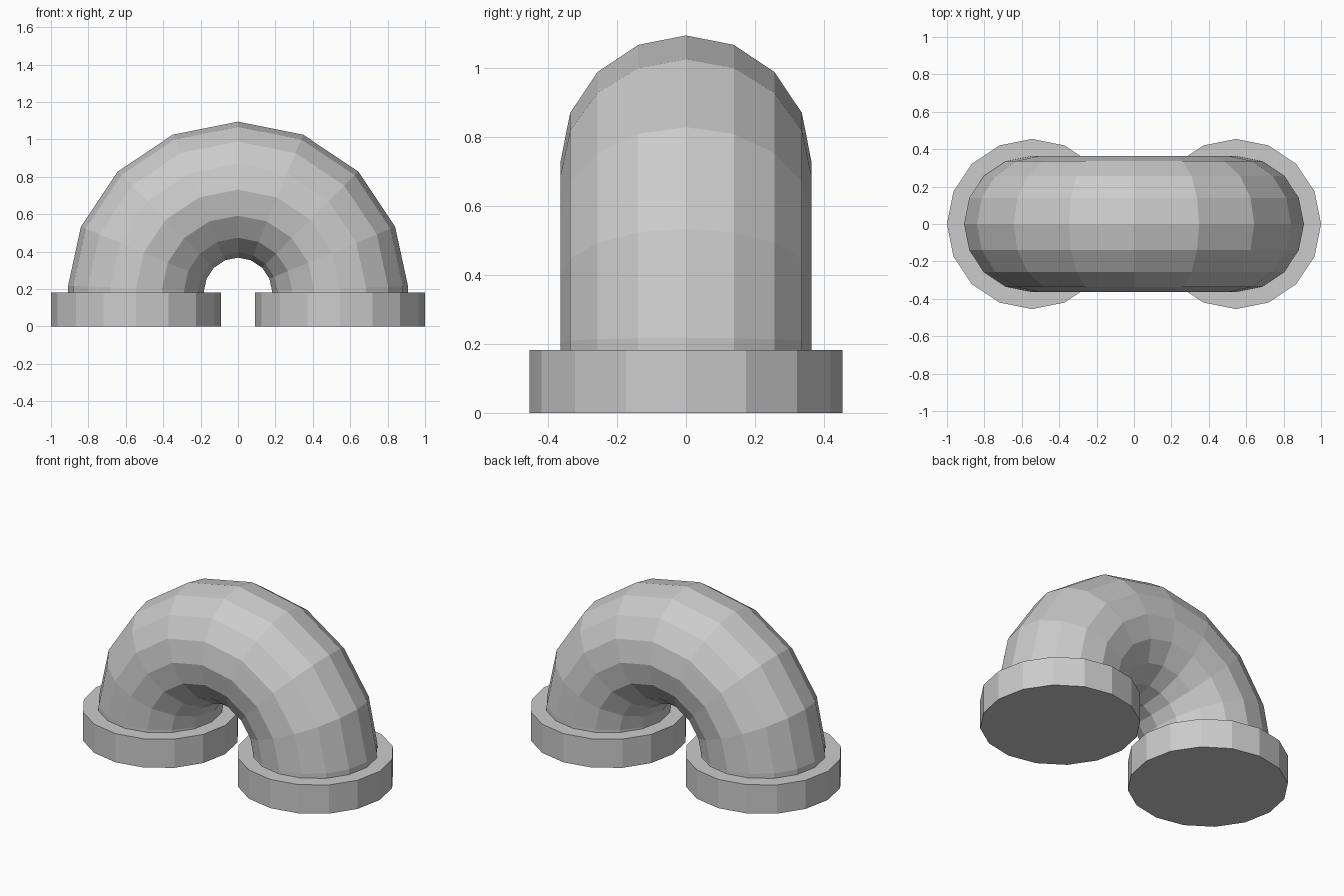
import bpy, bmesh
from math import sin, cos, pi, radians

if "Cube" in bpy.data.objects:
    bpy.data.objects.remove(bpy.data.objects["Cube"])

SIDES = 16
BEND_R, PIPE_R = 0.5455, 0.3636      # bend centreline and pipe radius
FLANGE_R, FLANGE_H = 0.4545, 0.183
CENTRE_Z = 0.186


def finish(bm, name):
    bmesh.ops.recalc_face_normals(bm, faces=bm.faces)
    mesh = bpy.data.meshes.new(name)
    bm.to_mesh(mesh)
    bm.free()
    obj = bpy.data.objects.new(name, mesh)
    bpy.context.collection.objects.link(obj)
    return obj


def ring(bm, angle, flat_z=None):
    # Cross-section of the pipe at an angle around the bend
    verts = []
    for i in range(SIDES):
        t = 2 * pi * i / SIDES
        r = BEND_R + PIPE_R * cos(t)
        z = CENTRE_Z + r * sin(angle) if flat_z is None else flat_z
        verts.append(bm.verts.new((r * cos(angle), PIPE_R * sin(t), z)))
    return verts


# Half-circle pipe bend, with short straight ends seated on the flanges
bm = bmesh.new()
angles = [radians(a) for a in (2, 22.5, 45, 67.5, 90, 112.5, 135, 157.5, 178)]
rings = [ring(bm, 0 + angles[0], FLANGE_H)]
rings += [ring(bm, a) for a in angles]
rings.append(ring(bm, angles[-1], FLANGE_H))
for a, b in zip(rings, rings[1:]):
    for i in range(SIDES):
        j = (i + 1) % SIDES
        bm.faces.new((a[i], a[j], b[j], b[i]))
finish(bm, "pipe_bend")

# Flange collar under each end of the pipe
for side, name in ((-1, "left_flange"), (1, "right_flange")):
    bm = bmesh.new()
    base = [bm.verts.new((side * BEND_R + FLANGE_R * cos(2 * pi * i / SIDES),
                          FLANGE_R * sin(2 * pi * i / SIDES), 0)) for i in range(SIDES)]
    face = bm.faces.new(base)
    ext = bmesh.ops.extrude_face_region(bm, geom=[face], use_keep_orig=True)
    top = [v for v in ext["geom"] if isinstance(v, bmesh.types.BMVert)]
    bmesh.ops.translate(bm, verts=top, vec=(0, 0, FLANGE_H))
    finish(bm, name)
